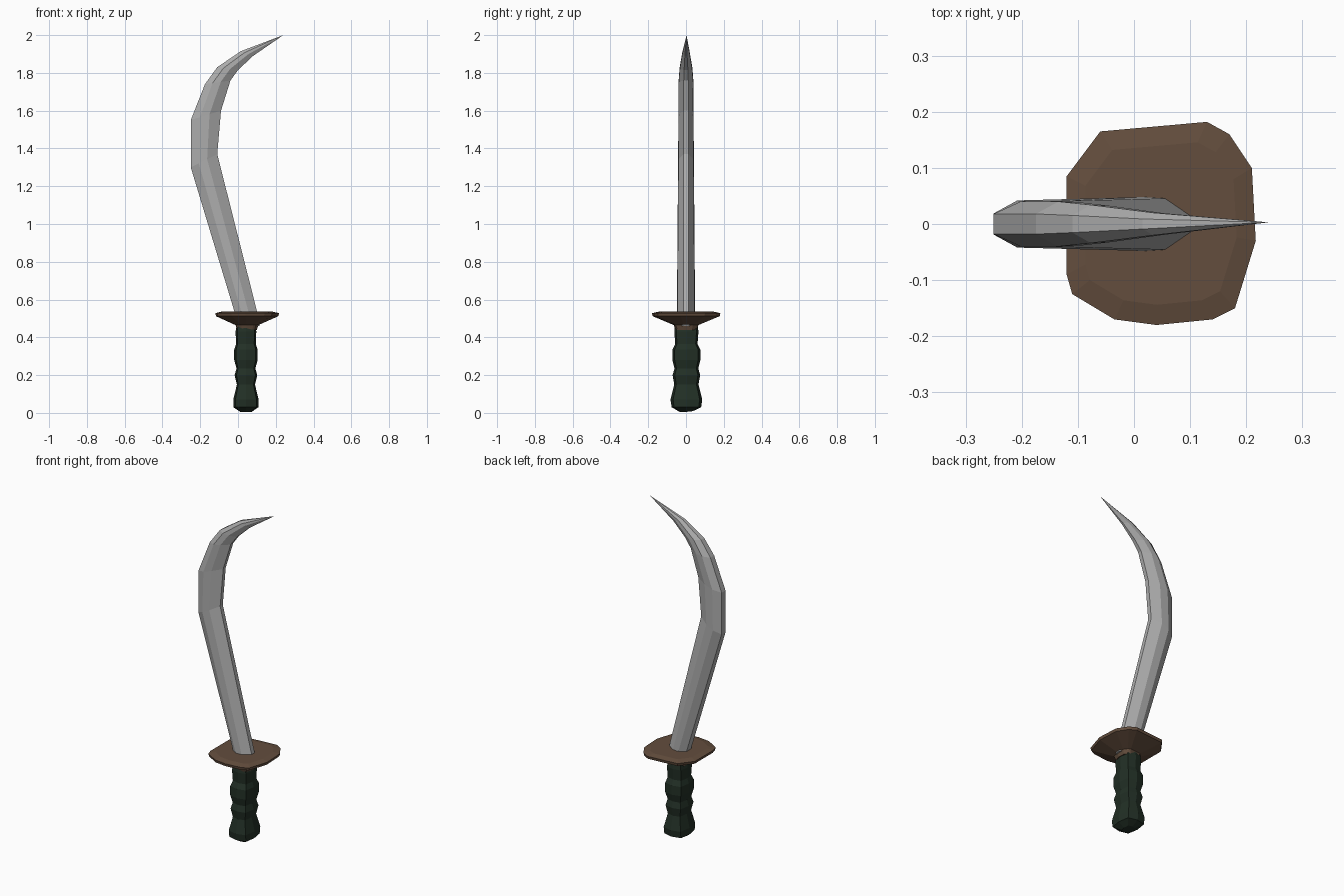
import bpy
import bmesh
from math import cos, sin, pi
from mathutils import Vector

cube = bpy.data.objects.get("Cube")
if cube:
    bpy.data.objects.remove(cube)


def material(name, rgb):
    mat = bpy.data.materials.new(name)
    mat.use_nodes = True
    mat.diffuse_color = (*rgb, 1)
    bsdf = next(n for n in mat.node_tree.nodes if n.type == "BSDF_PRINCIPLED")
    bsdf.inputs["Base Color"].default_value = (*rgb, 1)
    return mat


def loft(name, rings, mat, tip=None):
    """Skin equal-sized rings of points, capping the ends or closing to a tip."""
    bm = bmesh.new()
    loops = [[bm.verts.new(p) for p in ring] for ring in rings]
    count = len(loops[0])
    for low, high in zip(loops, loops[1:]):
        for i in range(count):
            j = (i + 1) % count
            bm.faces.new((low[i], low[j], high[j], high[i]))
    bm.faces.new(loops[0][::-1])
    if tip:
        point = bm.verts.new(tip)
        for i in range(count):
            bm.faces.new((loops[-1][i], loops[-1][(i + 1) % count], point))
    else:
        bm.faces.new(loops[-1])
    bmesh.ops.recalc_face_normals(bm, faces=bm.faces)
    mesh = bpy.data.meshes.new(name)
    bm.to_mesh(mesh)
    bm.free()
    mesh.materials.append(mat)
    obj = bpy.data.objects.new(name, mesh)
    bpy.context.collection.objects.link(obj)
    return obj


steel = material("steel grey", (0.42, 0.42, 0.42))
wood = material("brown wood", (0.125, 0.075, 0.047))
wrap = material("dark green wrap", (0.016, 0.029, 0.019))

# Blade: blunt eight-sided sections between the outer and inner edges
# outer x, outer z, inner x, inner z, half thickness
stations = [
    (-0.01, 0.46, 0.115, 0.46, 0.05),
    (-0.02, 0.54, 0.10, 0.54, 0.048),
    (-0.25, 1.30, -0.11, 1.37, 0.042),
    (-0.25, 1.55, -0.09, 1.60, 0.04),
    (-0.175, 1.74, -0.04, 1.76, 0.04),
    (-0.11, 1.83, 0.00, 1.815, 0.034),
    (0.015, 1.915, 0.08, 1.89, 0.02),
]
section = [(0, 0.45), (0.3, 1), (0.62, 0.95), (1, 0.3)]
section += [(t, -w) for t, w in reversed(section)]
blade_rings = []
for ox, oz, ix, iz, half in stations:
    outer, inner = Vector((ox, 0, oz)), Vector((ix, 0, iz))
    blade_rings.append([outer.lerp(inner, t) + Vector((0, w * half, 0))
                        for t, w in section])
loft("blade", blade_rings, steel, tip=(0.24, 0.003, 2.0))

# Guard: irregular plate tapering down to the grip
outline = [(0.217, -0.03), (0.21, 0.10), (0.17, 0.16), (0.13, 0.182),
           (-0.06, 0.165), (-0.12, 0.085), (-0.12, -0.09), (-0.11, -0.125),
           (-0.035, -0.17), (0.04, -0.18), (0.14, -0.17), (0.18, -0.15)]
centre = Vector((0.047, 0, 0))
guard_rings = []
for z, scale in [(0.44, 0.31), (0.465, 0.36), (0.512, 0.98),
                 (0.528, 1), (0.536, 0.8)]:
    guard_rings.append([centre.lerp(Vector((x, y, 0)), scale) + Vector((0, 0, z))
                        for x, y in outline])
loft("guard", guard_rings, wood)

# Grip: chamfered square sections with swelling finger ridges
profile = [(0.005, 0.03, 0.035), (0.03, 0.066, 0.078), (0.07, 0.067, 0.084),
           (0.15, 0.048, 0.064), (0.20, 0.06, 0.073), (0.235, 0.05, 0.063),
           (0.28, 0.062, 0.074), (0.335, 0.062, 0.074), (0.365, 0.052, 0.059),
           (0.43, 0.055, 0.064), (0.46, 0.05, 0.06)]
grip_rings = []
for z, rx, ry in profile:
    ring = []
    for i in range(8):
        k = 1.18 if i % 2 else 1
        a = i * pi / 4
        ring.append((0.042 + rx * k * cos(a), 0.002 + ry * k * sin(a), z))
    grip_rings.append(ring)
# the pommel end droops slightly towards the front
grip_rings[0] = [(x, y, z + 0.12 * (y if y > 0 else 0)) for x, y, z in grip_rings[0]]
loft("grip", grip_rings, wrap)
